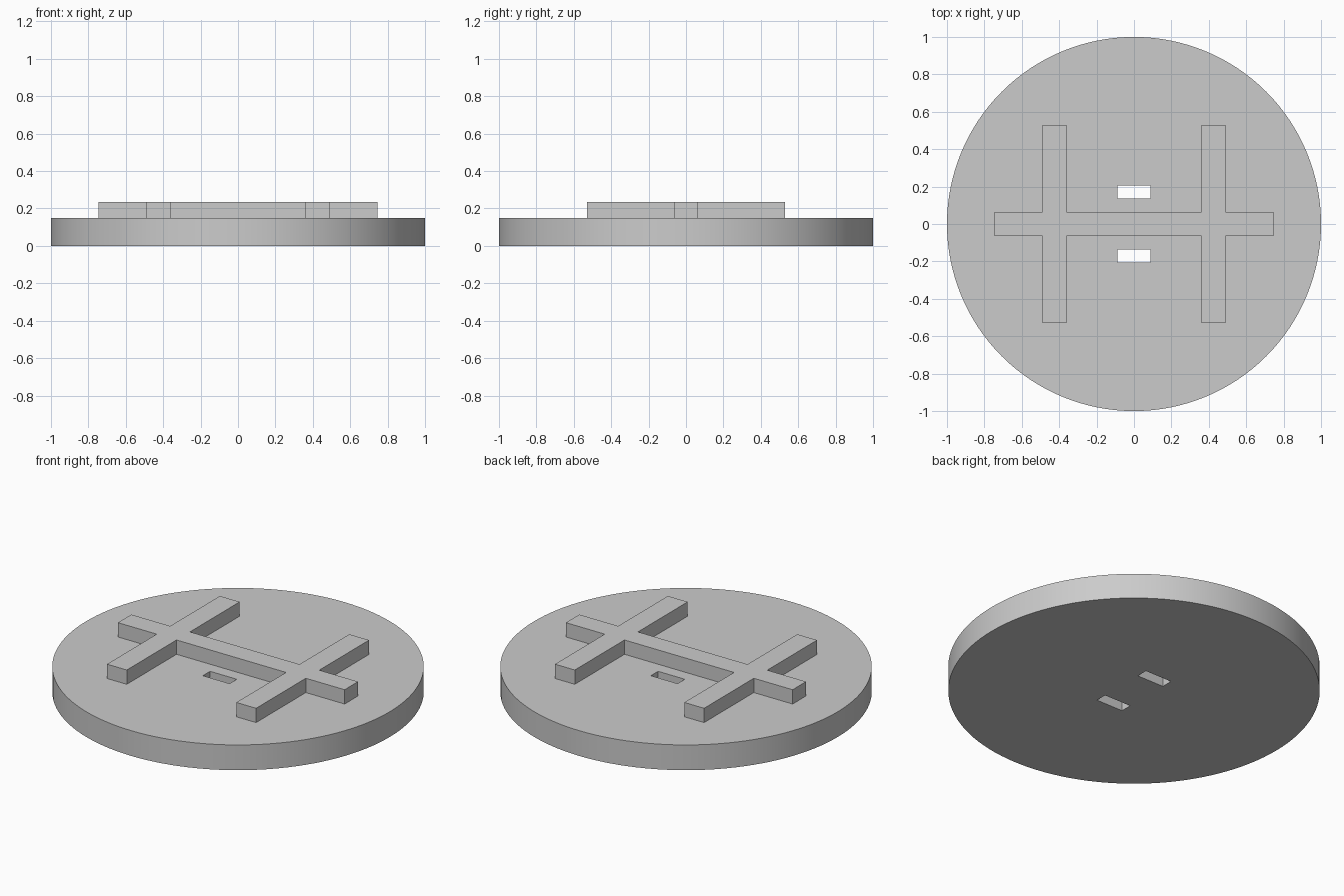
import bpy
import bmesh
import math

cube = bpy.data.objects.get("Cube")
if cube:
    bpy.data.objects.remove(cube, do_unlink=True)

BASE_TOP = 0.15
FRAME_TOP = 0.235

# Single grey material
grey = bpy.data.materials.new("plain_grey")
grey.use_nodes = True
colour = (0.6, 0.6, 0.6, 1)
grey.diffuse_color = colour
grey.node_tree.nodes["Principled BSDF"].inputs["Base Color"].default_value = colour


def prism(name, outline, bottom, top):
    """Extrude a counter-clockwise outline between two heights."""
    bm = bmesh.new()
    face = bm.faces.new([bm.verts.new((x, y, bottom)) for x, y in outline])
    raised = bmesh.ops.extrude_face_region(bm, geom=[face], use_keep_orig=True)["geom"]
    for v in raised:
        if isinstance(v, bmesh.types.BMVert):
            v.co.z = top
    bmesh.ops.recalc_face_normals(bm, faces=bm.faces)
    mesh = bpy.data.meshes.new(name)
    bm.to_mesh(mesh)
    bm.free()
    mesh.materials.append(grey)
    obj = bpy.data.objects.new(name, mesh)
    bpy.context.collection.objects.link(obj)
    return obj


def select_only(obj):
    bpy.ops.object.select_all(action='DESELECT')
    obj.select_set(True)
    bpy.context.view_layer.objects.active = obj


# Round base plate
SIDES = 128
angles = [2 * math.pi * i / SIDES for i in range(SIDES)]
base = prism("base_disc", [(math.cos(a), math.sin(a)) for a in angles], 0, BASE_TOP)

# Two slots cut right through the plate
for side in (-1, 1):
    y0, y1 = sorted((side * 0.137, side * 0.205))
    outline = [(-0.088, y0), (0.088, y0), (0.088, y1), (-0.088, y1)]
    cutter = prism("slot_cutter", outline, -0.1, BASE_TOP + 0.1)
    cutter.hide_render = True
    cut = base.modifiers.new("slot", 'BOOLEAN')
    cut.operation = 'DIFFERENCE'
    cut.solver = 'EXACT'
    cut.object = cutter
    select_only(base)
    bpy.ops.object.modifier_apply(modifier=cut.name)
    bpy.data.objects.remove(cutter, do_unlink=True)

select_only(base)
bpy.ops.object.shade_smooth_by_angle(angle=math.radians(30))

# Raised frame: one quarter outline mirrored into a crossbar with two long bars
quarter = [(0.745, 0.063), (0.49, 0.063), (0.49, 0.53), (0.36, 0.53), (0.36, 0.063)]
half = quarter + [(-x, y) for x, y in reversed(quarter)]
frame = half + [(x, -y) for x, y in reversed(half)]
prism("raised_frame", frame, BASE_TOP - 0.005, FRAME_TOP)
